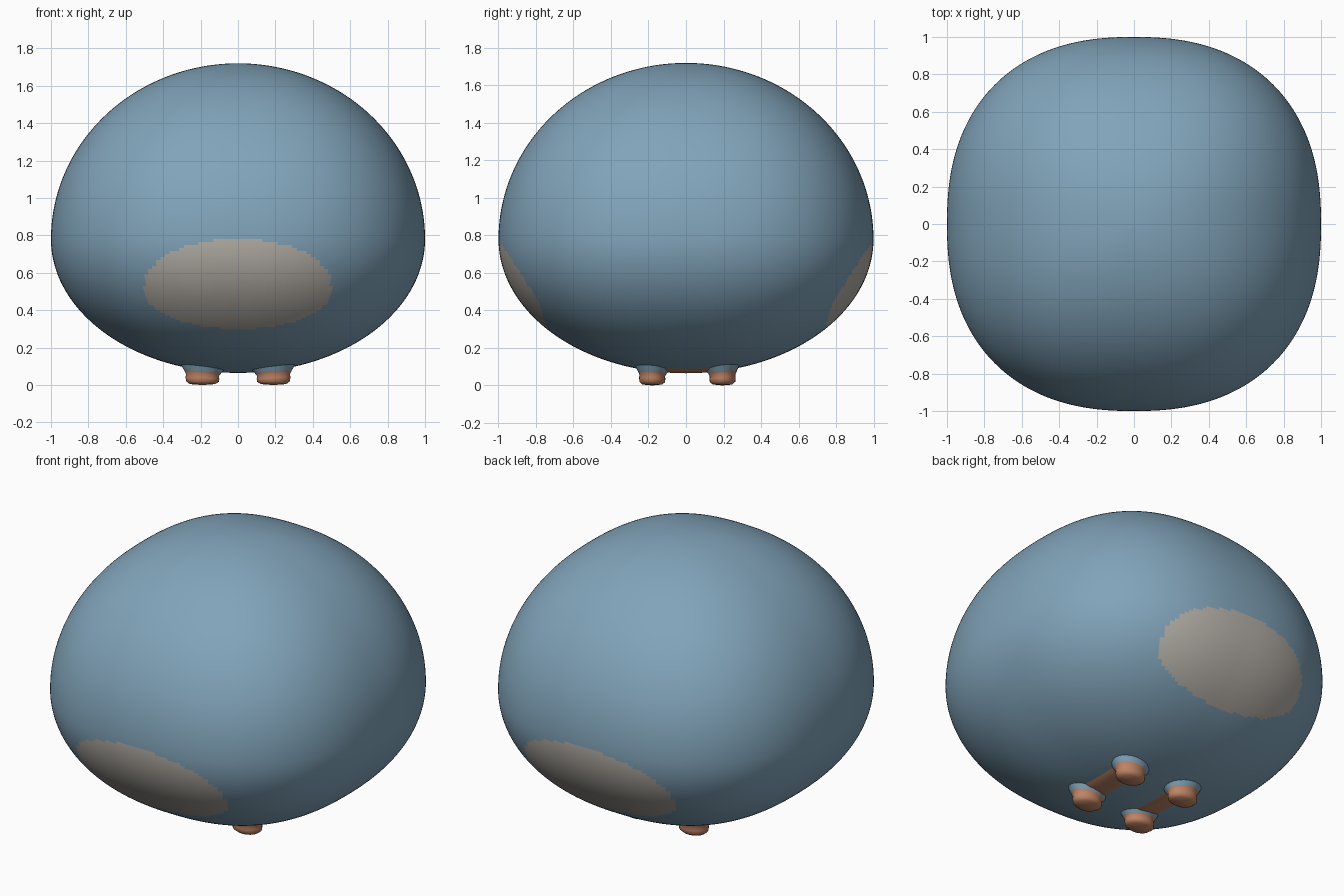
import bpy, bmesh, math

if "Cube" in bpy.data.objects:
    bpy.data.objects.remove(bpy.data.objects["Cube"])

BODY_MID, BODY_TOP, BODY_BOTTOM = 0.78, 1.72, 0.065
SQUARENESS = 2.35


def material(name, rgb):
    m = bpy.data.materials.new(name)
    m.diffuse_color = (*rgb, 1)
    m.use_nodes = True
    m.node_tree.nodes["Principled BSDF"].inputs["Base Color"].default_value = m.diffuse_color
    return m


def make_object(name, bm, mats):
    mesh = bpy.data.meshes.new(name)
    for f in bm.faces:
        f.smooth = True
    bm.to_mesh(mesh)
    bm.free()
    for m in mats:
        mesh.materials.append(m)
    obj = bpy.data.objects.new(name, mesh)
    bpy.context.collection.objects.link(obj)
    return obj


def body_point(p):
    # squashed sphere with a slightly squared plan
    a = math.atan2(p.y, p.x)
    n = SQUARENESS
    k = (abs(math.cos(a)) ** n + abs(math.sin(a)) ** n) ** (-1 / n)
    h = BODY_TOP - BODY_MID if p.z > 0 else BODY_MID - BODY_BOTTOM
    return p.x * k, p.y * k, BODY_MID + p.z * h


def body_bottom(x, y):
    n = SQUARENESS
    r = (abs(x) ** n + abs(y) ** n) ** (1 / n)
    return BODY_MID - (BODY_MID - BODY_BOTTOM) * math.sqrt(1 - r * r)


blue = material("blue", (0.22, 0.37, 0.49))
cream = material("warm_grey", (0.46, 0.43, 0.39))
brown = material("brown", (0.52, 0.23, 0.13))

# body with an oval patch on front and back
bm = bmesh.new()
bmesh.ops.create_uvsphere(bm, u_segments=240, v_segments=140, radius=1)
for v in bm.verts:
    v.co = body_point(v.co)
for f in bm.faces:
    c = f.calc_center_median()
    up = 0.26 if c.z > 0.52 else 0.22
    if (c.x / 0.5) ** 2 + (abs(c.z - 0.52) / up) ** 2.2 < 1:
        f.material_index = 1
make_object("body", bm, [blue, cream])

# feet: flared collar, short leg and rounded sole
PROFILE = [(1.3, 0.0), (1.08, 0.3), (0.98, 0.45), (1.0, 0.65), (0.97, 0.85), (0.75, 1.0)]
SIDES = 24


def foot(name, cx, cy):
    bm = bmesh.new()
    rings = []
    for scale, t in PROFILE:
        ring = []
        for i in range(SIDES):
            a = 2 * math.pi * i / SIDES
            x = cx + 0.09 * scale * math.cos(a)
            y = cy + 0.07 * scale * math.sin(a)
            top = body_bottom(x, y) + 0.004
            ring.append(bm.verts.new((x, y, top * (1 - t) + 0.005 * t)))
        rings.append(ring)
    for r, (upper, lower) in enumerate(zip(rings, rings[1:])):
        for i in range(SIDES):
            j = (i + 1) % SIDES
            f = bm.faces.new((upper[i], lower[i], lower[j], upper[j]))
            f.material_index = 0 if r == 0 else 1
    hub = bm.verts.new((cx, cy, 0))
    for i in range(SIDES):
        f = bm.faces.new((rings[-1][i], hub, rings[-1][(i + 1) % SIDES]))
        f.material_index = 1
    bmesh.ops.recalc_face_normals(bm, faces=bm.faces)
    make_object(name, bm, [blue, brown])


# brown band under the body joining each front and back foot
def foot_band(name, cx):
    bm = bmesh.new()
    bmesh.ops.create_grid(bm, x_segments=8, y_segments=20, size=1)
    for v in bm.verts:
        x, y = cx + v.co.x * 0.07, v.co.y * 0.17
        drop = 0.008 * (1 - v.co.x ** 4)
        v.co = (x, y, body_bottom(x, y) - drop)
    bmesh.ops.reverse_faces(bm, faces=bm.faces)
    make_object(name, bm, [brown])


for side, sx in (("left", -1), ("right", 1)):
    foot("front_foot_" + side, sx * 0.19, -0.18)
    foot("back_foot_" + side, sx * 0.19, 0.195)
    foot_band("foot_band_" + side, sx * 0.19)
